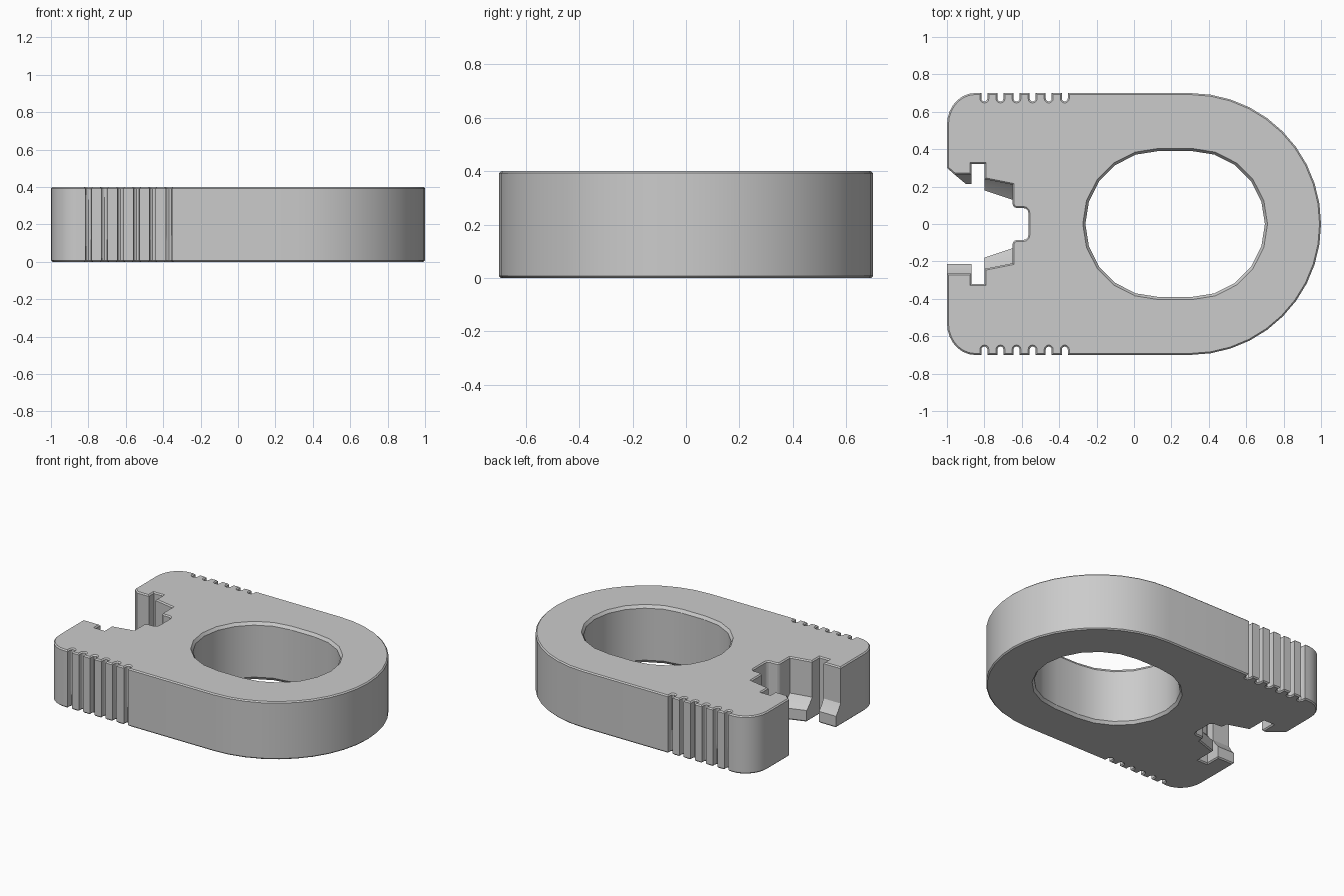
import bpy
import bmesh
from math import sin, cos, pi
from mathutils import Vector

HEIGHT = 0.4
EDGE = 0.008


def arc(cx, cy, rx, ry, start, end, steps):
    """Points along an elliptical arc, angles in quarter turns."""
    angles = [(start + (end - start) * i / steps) * pi / 2 for i in range(steps + 1)]
    return [(cx + rx * cos(a), cy + ry * sin(a)) for a in angles]


def half_outline(side, flare):
    """One side of the body outline; flare narrows the mouth toward the base."""
    # Locking pocket and sloping jaw
    pts = arc(-0.59, 0.06, 0.025, 0.025, 0, 1, 3)
    pts += arc(-0.625, 0.11, 0.025, 0.025, 3, 2, 3)
    pts += [(-0.65, 0.21 - 0.08 * flare), (-0.80, 0.24 - 0.06 * flare)]
    # Cross slot
    pts += [(-0.80, 0.32), (-0.87, 0.32)]
    # Mouth lips, one of them with a cut corner
    lip = 0.265 - 0.05 * flare
    pts += [(-0.87, lip)]
    if side > 0:
        pts += [(-0.96 + 0.06 * flare, lip), (-1, 0.30)]
    else:
        pts += [(-0.94, lip), (-1, lip)]
    # Rounded outer corner
    pts += arc(-0.85, 0.53, 0.15, 0.17, 2, 1, 7)
    # Grip grooves
    for i in range(6):
        x = -0.80 + 0.086 * i
        pts += [(x - 0.016, 0.70)]
        pts += arc(x, 0.671, 0.016, 0.016, -2, 0, 6)
        pts += [(x + 0.016, 0.70)]
    # Round end
    pts += arc(0.30, 0, 0.70, 0.70, 1, 0, 10)
    return [Vector((x, side * y)) for x, y in pts]


def outline(flare):
    return half_outline(1, flare) + half_outline(-1, flare)[-2::-1]


def inset(points, distance):
    """Move a clockwise loop toward its solid side."""
    result = []
    for i, p in enumerate(points):
        a = (p - points[i - 1]).normalized()
        b = (points[(i + 1) % len(points)] - p).normalized()
        n = Vector((a.y + b.y, -a.x - b.x))
        result.append(p + n * distance / max(0.6, 1 + a.dot(b)))
    return result


def eye_loop(grow):
    """Rounded opening made of two half circles."""
    r = 0.39 + grow
    pts = arc(0.31, 0, r, r, -1, 1, 10) + arc(0.13, 0, r, r, 1, 3, 10)
    return [Vector(p) for p in pts]


def loft(bm, layers):
    """Skin stacked loops and return the end rings."""
    rings = [[bm.verts.new((p.x, p.y, z)) for p in pts] for z, pts in layers]
    for low, high in zip(rings, rings[1:]):
        for i in range(len(low)):
            bm.faces.new((low[i - 1], low[i], high[i], high[i - 1]))
    return rings[0], rings[-1]


def ring_edges(bm, ring):
    return [bm.edges.get((ring[i - 1], ring[i])) for i in range(len(ring))]


bpy.data.objects.remove(bpy.data.objects["Cube"]) if "Cube" in bpy.data.objects else None

# Body walls and eye walls
bm = bmesh.new()
base, top = outline(1), outline(0)
outer = loft(bm, [(0, inset(base, EDGE)), (EDGE, base), (0.08, base), (0.11, outline(0.5)),
                  (0.15, top), (HEIGHT - EDGE, top), (HEIGHT, inset(top, EDGE))])
eye = loft(bm, [(0, eye_loop(0.014)), (0.02, eye_loop(0)),
                (HEIGHT - 0.02, eye_loop(0)), (HEIGHT, eye_loop(0.014))])

# Flat base and top around the eye
for outer_ring, eye_ring in zip(outer, eye):
    bmesh.ops.triangle_fill(bm, use_beauty=True,
                            edges=ring_edges(bm, outer_ring) + ring_edges(bm, eye_ring))
bmesh.ops.recalc_face_normals(bm, faces=bm.faces)

mesh = bpy.data.meshes.new("key_body")
bm.to_mesh(mesh)
bm.free()
body = bpy.data.objects.new("key_body", mesh)
bpy.context.collection.objects.link(body)

# Plain grey material
grey = bpy.data.materials.new("plain_grey")
grey.use_nodes = True
colour = (0.6, 0.6, 0.6, 1)
grey.diffuse_color = colour
grey.node_tree.nodes["Principled BSDF"].inputs["Base Color"].default_value = colour
mesh.materials.append(grey)

# Smooth round walls, crisp corners
bpy.ops.object.select_all(action="DESELECT")
body.select_set(True)
bpy.context.view_layer.objects.active = body
bpy.ops.object.shade_smooth_by_angle(angle=pi / 6)
